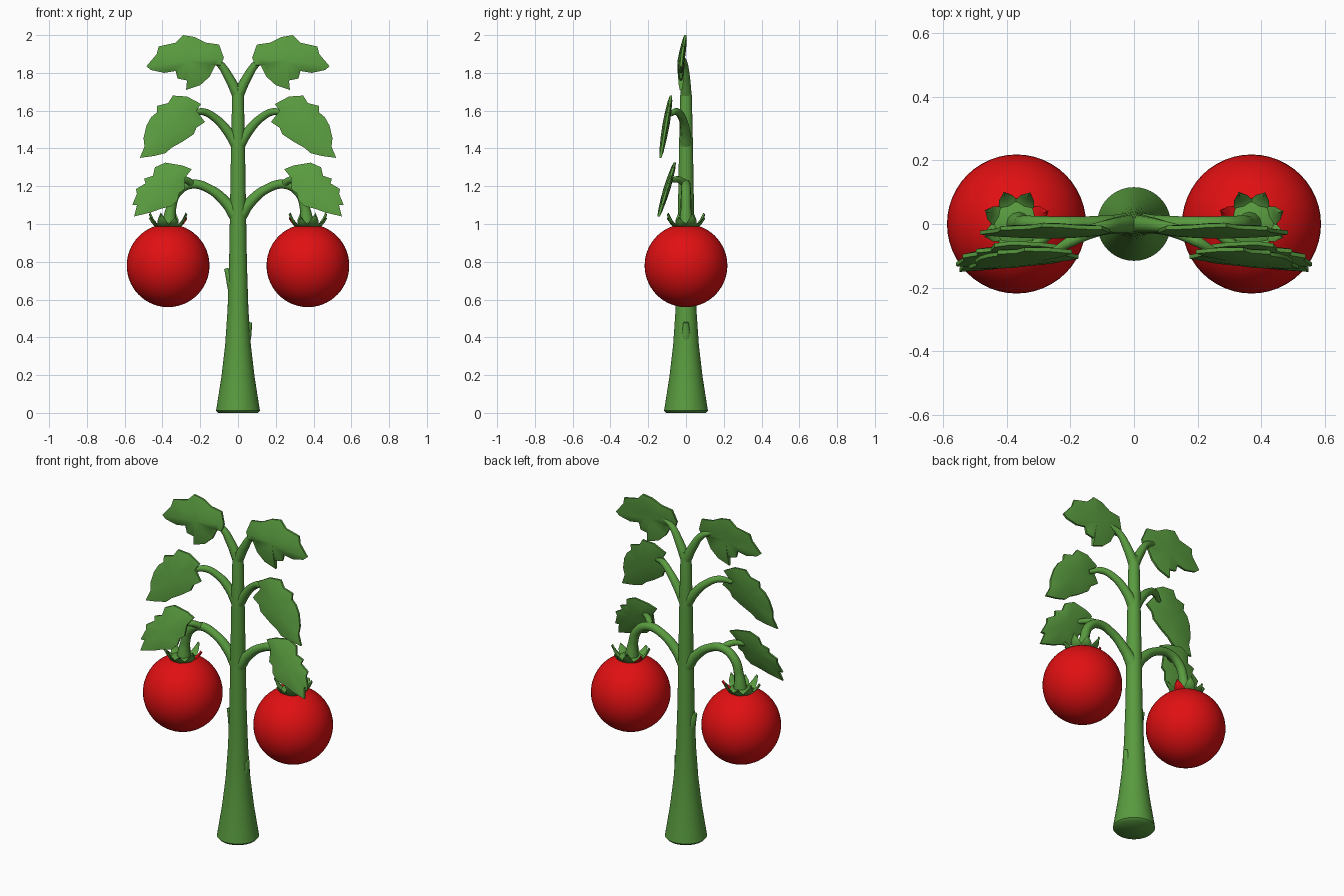
import bpy, bmesh, math
from mathutils import Vector

cube = bpy.data.objects.get("Cube")
if cube:
    bpy.data.objects.remove(cube)


def material(name, rgb):
    m = bpy.data.materials.new(name)
    m.use_nodes = True
    m.diffuse_color = (*rgb, 1)
    m.node_tree.nodes["Principled BSDF"].inputs["Base Color"].default_value = (*rgb, 1)
    return m


GREEN = material("leaf green", (0.1, 0.33, 0.05))
RED = material("ripe red", (0.75, 0.005, 0.006))


def add_mesh(name, bm, mat, angle=50):
    bmesh.ops.recalc_face_normals(bm, faces=bm.faces)
    mesh = bpy.data.meshes.new(name)
    bm.to_mesh(mesh)
    bm.free()
    mesh.materials.append(mat)
    obj = bpy.data.objects.new(name, mesh)
    bpy.context.collection.objects.link(obj)
    bpy.ops.object.select_all(action='DESELECT')
    obj.select_set(True)
    bpy.context.view_layer.objects.active = obj
    bpy.ops.object.shade_smooth_by_angle(angle=math.radians(angle))
    return obj


def bridge(bm, a, b):
    n = len(a)
    for i in range(n):
        bm.faces.new((a[i], a[(i + 1) % n], b[(i + 1) % n], b[i]))


def lathe(name, profile, mat, center=(0, 0, 0), sides=40):
    """Revolve (radius, height) pairs about a vertical axis and cap the ends."""
    bm = bmesh.new()
    c = Vector(center)
    rings = []
    for r, z in profile:
        turn = [math.tau * i / sides for i in range(sides)]
        rings.append([bm.verts.new(c + Vector((r * math.cos(t), r * math.sin(t), z))) for t in turn])
    for a, b in zip(rings, rings[1:]):
        bridge(bm, a, b)
    bm.faces.new(rings[0])
    bm.faces.new(rings[-1])
    return add_mesh(name, bm, mat)


def tube(name, points, side=1):
    """Round tapering branch through (x, y, z, radius) points."""
    cu = bpy.data.curves.new(name, 'CURVE')
    cu.dimensions = '3D'
    cu.bevel_depth = 1
    cu.bevel_resolution = 4
    cu.resolution_u = 8
    cu.use_fill_caps = True
    sp = cu.splines.new('BEZIER')
    sp.bezier_points.add(len(points) - 1)
    for bp, (x, y, z, r) in zip(sp.bezier_points, points):
        bp.co = (side * x, y, z)
        bp.radius = r
        bp.handle_left_type = bp.handle_right_type = 'AUTO'
    cu.materials.append(GREEN)
    obj = bpy.data.objects.new(name, cu)
    bpy.context.collection.objects.link(obj)


def leaf(name, outline, center, depth, side):
    """Toothed blade: a thin rim with both faces swelling to the middle."""
    bm = bmesh.new()
    cx, cz = center

    def ring(scale, offset):
        out = []
        for x, z in outline:
            px, pz = cx + (x - cx) * scale, cz + (z - cz) * scale
            out.append(bm.verts.new((side * px, depth(pz) + offset, pz)))
        return out

    rims = []
    for sign in (-1, 1):
        rim, mid, inner = ring(1, sign * .006), ring(.8, sign * .012), ring(.4, sign * .017)
        bridge(bm, rim, mid)
        bridge(bm, mid, inner)
        tip = bm.verts.new((side * cx, depth(cz) + sign * .019, cz))
        for i, v in enumerate(inner):
            bm.faces.new((inner[i - 1], v, tip))
        rims.append(rim)
    bridge(bm, *rims)
    add_mesh(name, bm, GREEN, 45)


def sepal(name, base, angle, mat, height):
    """Pointed blade curling up and out from the fruit top."""
    bm = bmesh.new()
    out = Vector((math.cos(angle), math.sin(angle), 0))
    across = Vector((-out.y, out.x, 0))
    rows = []
    for r, z, w in ((.03, 0, .03), (.065, .004, .034), (.09, height * .55, .022), (.105, height, .002)):
        p = Vector(base) + out * r + Vector((0, 0, z))
        up = Vector((0, 0, .006)) - out * .005
        rows.append([bm.verts.new(q) for q in (p - across * w, p - up, p + across * w, p + up)])
    for a, b in zip(rows, rows[1:]):
        bridge(bm, a, b)
    bm.faces.new(rows[0])
    bm.faces.new(rows[-1])
    add_mesh(name, bm, mat)


# Leaf outlines as (x, z), for the +x side
top_outline = [(.09, 1.84), (.075, 1.88), (.1, 1.95), (.17, 1.96), (.23, 1.99), (.29, 2), (.33, 1.96),
               (.42, 1.94), (.43, 1.9), (.485, 1.835), (.46, 1.815), (.39, 1.8), (.33, 1.81),
               (.32, 1.77), (.27, 1.76), (.275, 1.71), (.2, 1.735), (.15, 1.78), (.12, 1.84)]
middle_outline = [(.52, 1.35), (.495, 1.41), (.5, 1.455), (.485, 1.52), (.46, 1.565), (.43, 1.59),
                  (.43, 1.625), (.37, 1.64), (.345, 1.68), (.27, 1.675), (.195, 1.635), (.22, 1.6),
                  (.175, 1.54), (.22, 1.51), (.235, 1.475), (.295, 1.435), (.35, 1.405), (.385, 1.375), (.445, 1.36)]
lower_outline = [(.55, 1.04), (.535, 1.1), (.56, 1.1), (.535, 1.16), (.54, 1.185), (.49, 1.215), (.497, 1.24),
                 (.45, 1.255), (.44, 1.3), (.385, 1.325), (.295, 1.31), (.245, 1.29), (.28, 1.245),
                 (.285, 1.18), (.31, 1.165), (.32, 1.125), (.35, 1.095), (.41, 1.08), (.465, 1.06)]

# Main stem with a flared foot
lathe("stem", [(.105, 0), (.116, .012), (.113, .03), (.088, .19), (.068, .36), (.055, .55),
               (.047, .8), (.042, 1.1), (.037, 1.4), (.031, 1.68), (.022, 1.73)], GREEN)

# Cut side shoots low on the stem
tube("left_shoot_stub", [(.025, 0, .32, .03), (.045, 0, .41, .026), (.062, 0, .48, .014)])
tube("right_shoot_stub", [(.015, 0, .6, .03), (.035, 0, .69, .026), (.063, 0, .765, .011)], -1)

for side, word in ((1, "left"), (-1, "right")):
    # Branches
    tube(word + "_top_branch", [(0, 0, 1.68, .03), (.045, -.003, 1.77, .025),
                                (.1, -.01, 1.85, .019), (.16, -.02, 1.88, .012)], side)
    tube(word + "_middle_branch", [(0, 0, 1.41, .034), (.05, -.003, 1.485, .026), (.12, -.02, 1.56, .021),
                                   (.19, -.05, 1.595, .019), (.25, -.085, 1.58, .012)], side)
    tube(word + "_fruit_branch", [(0, 0, 1.03, .04), (.06, 0, 1.11, .029), (.15, 0, 1.185, .024),
                                  (.25, 0, 1.21, .024), (.325, 0, 1.165, .026), (.355, 0, 1.08, .027),
                                  (.365, 0, .985, .04)], side)
    tube(word + "_lower_leaf_stalk", [(.24, 0, 1.21, .02), (.28, -.04, 1.235, .018), (.34, -.085, 1.23, .012)], side)

    # Leaves
    leaf(word + "_top_leaf", top_outline, (.26, 1.86),
         lambda z: -.027 + max(0, z - 1.86) * .17, side)
    leaf(word + "_middle_leaf", middle_outline, (.345, 1.53),
         lambda z: -.105 + (z - 1.53) * .17, side)
    leaf(word + "_lower_leaf", lower_outline, (.415, 1.19),
         lambda z: -.1 + (z - 1.19) * .3, side)

    # Fruit with a shallow dimple at the top
    arc = [math.pi * (i + .2) / 28 for i in range(28)]
    profile = [(.219 * math.sin(t), -.22 * math.cos(t) - .025 * max(0, 1 - math.sin(t) / .3) * (t > 2))
               for t in arc]
    x = .37 * side
    lathe(word + "_fruit", profile, RED, (x, 0, .78), 48)

    # Calyx: small collar and a crown of sepals, the inner one ripened
    lathe(word + "_calyx_collar", [(.075, .97), (.07, .993), (.035, 1.005)], GREEN, (x, 0, 0), 24)
    for i in range(8):
        angle = math.tau * (i + .5) / 8
        angle = angle if side > 0 else math.pi - angle
        ripe = i == 3
        sepal(f"{word}_sepal_{i + 1}", (x, 0, .985), angle, RED if ripe else GREEN, .05 if i % 2 else .07)
